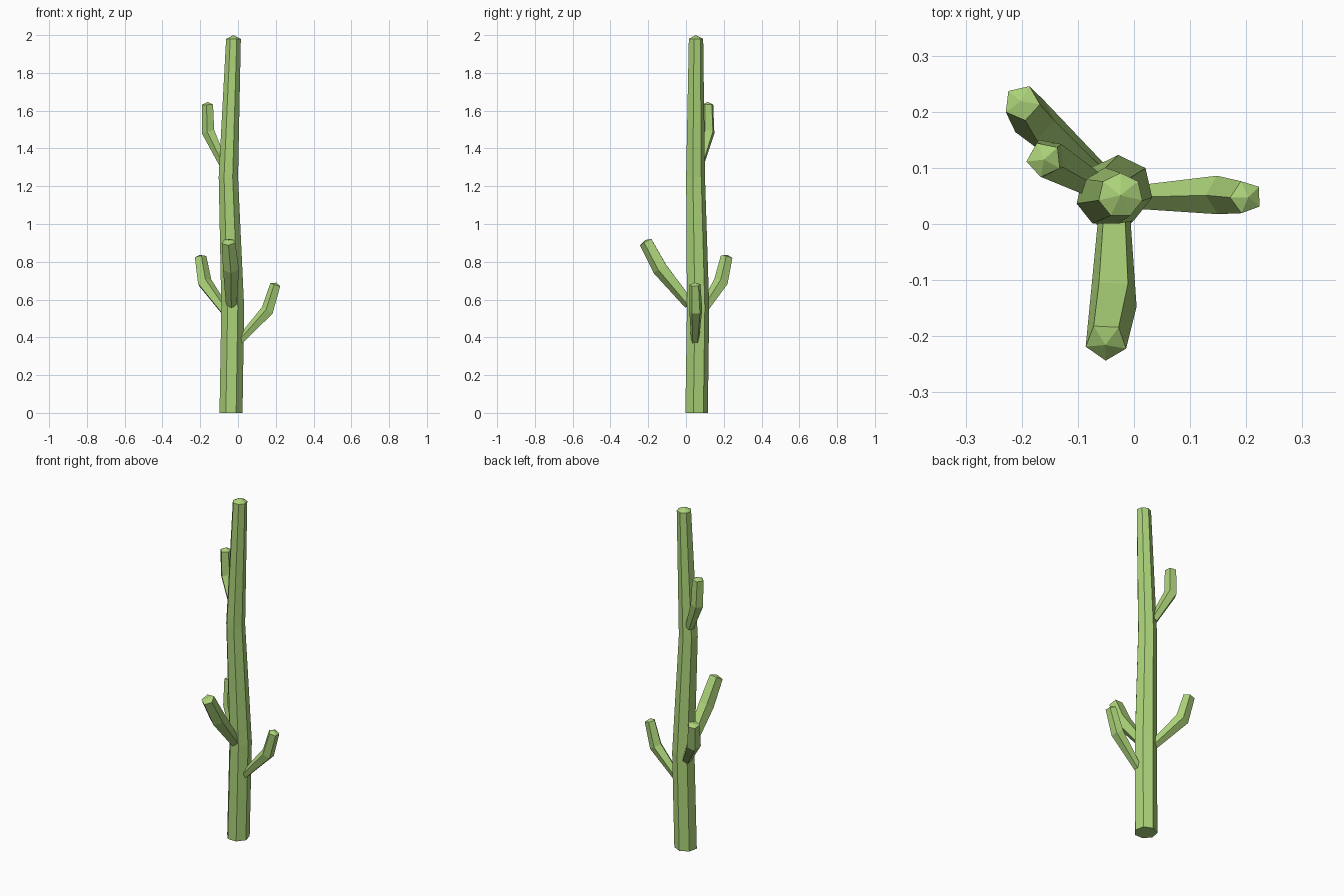
import bpy, bmesh, math
from mathutils import Vector

if "Cube" in bpy.data.objects:
    bpy.data.objects.remove(bpy.data.objects["Cube"])

green = bpy.data.materials.new("cactus green")
green.diffuse_color = (0.41, 0.65, 0.19, 1)
green.use_nodes = True
green.node_tree.nodes["Principled BSDF"].inputs["Base Color"].default_value = green.diffuse_color


def tube(name, rings, sides, tip, start=90, level=False):
    """Loft through (x, y, z, radius) rings, ending in a low pointed cap."""
    bm = bmesh.new()
    pts = [Vector(r[:3]) for r in rings]
    loops = []
    for i, r in enumerate(rings):
        # ring plane faces along the path (or straight up when level)
        d = Vector((0, 0, 1))
        u, v = Vector((1, 0, 0)), Vector((0, 1, 0))
        if not level:
            a, b = pts[max(i - 1, 0)], pts[min(i + 1, len(pts) - 1)]
            d = (b - a).normalized()
            flat = pts[1] - pts[0]
            flat.z = 0
            side = Vector((0, 0, 1)).cross(flat).normalized()
            u = (side - d * side.dot(d)).normalized()
            v = u.cross(d)
            if v.z < 0:
                v = -v
        loop = []
        for k in range(sides):
            t = math.radians(start) + math.tau * k / sides
            loop.append(bm.verts.new(pts[i] + r[3] * (math.cos(t) * u + math.sin(t) * v)))
        loops.append(loop)
    for lo, hi in zip(loops, loops[1:]):
        for k in range(sides):
            n = (k + 1) % sides
            bm.faces.new((lo[k], lo[n], hi[n], hi[k]))
    bm.faces.new(loops[0][::-1])
    apex = bm.verts.new(pts[-1] + d * tip)
    for k in range(sides):
        bm.faces.new((loops[-1][k], loops[-1][(k + 1) % sides], apex))
    bmesh.ops.recalc_face_normals(bm, faces=bm.faces)
    mesh = bpy.data.meshes.new(name)
    bm.to_mesh(mesh)
    bm.free()
    mesh.materials.append(green)
    bpy.context.collection.objects.link(bpy.data.objects.new(name, mesh))


# seven-sided trunk, slightly bent
tube("trunk", [(-0.037, 0.053, 0, 0.0625), (-0.028, 0.061, 0.56, 0.062),
               (-0.051, 0.048, 1.25, 0.0525), (-0.024, 0.051, 1.98, 0.040)],
     7, 0.02, level=True)

# five-sided arms with one elbow each
tube("right_arm", [(0.01, 0.048, 0.38, 0.022), (0.158, 0.052, 0.542, 0.036),
                   (0.2, 0.048, 0.678, 0.030)], 5, 0.012, start=90)
tube("front_arm", [(-0.035, 0.02, 0.575, 0.030), (-0.037, -0.135, 0.765, 0.044),
                   (-0.05, -0.21, 0.905, 0.038)], 5, 0.012, start=-90)
tube("back_left_arm", [(-0.065, 0.085, 0.535, 0.026), (-0.178, 0.185, 0.69, 0.040),
                       (-0.2, 0.216, 0.825, 0.033)], 5, 0.012, start=-90)
tube("upper_arm", [(-0.075, 0.072, 1.315, 0.024), (-0.156, 0.118, 1.487, 0.036),
                   (-0.16, 0.115, 1.632, 0.032)], 5, 0.015, start=90)
